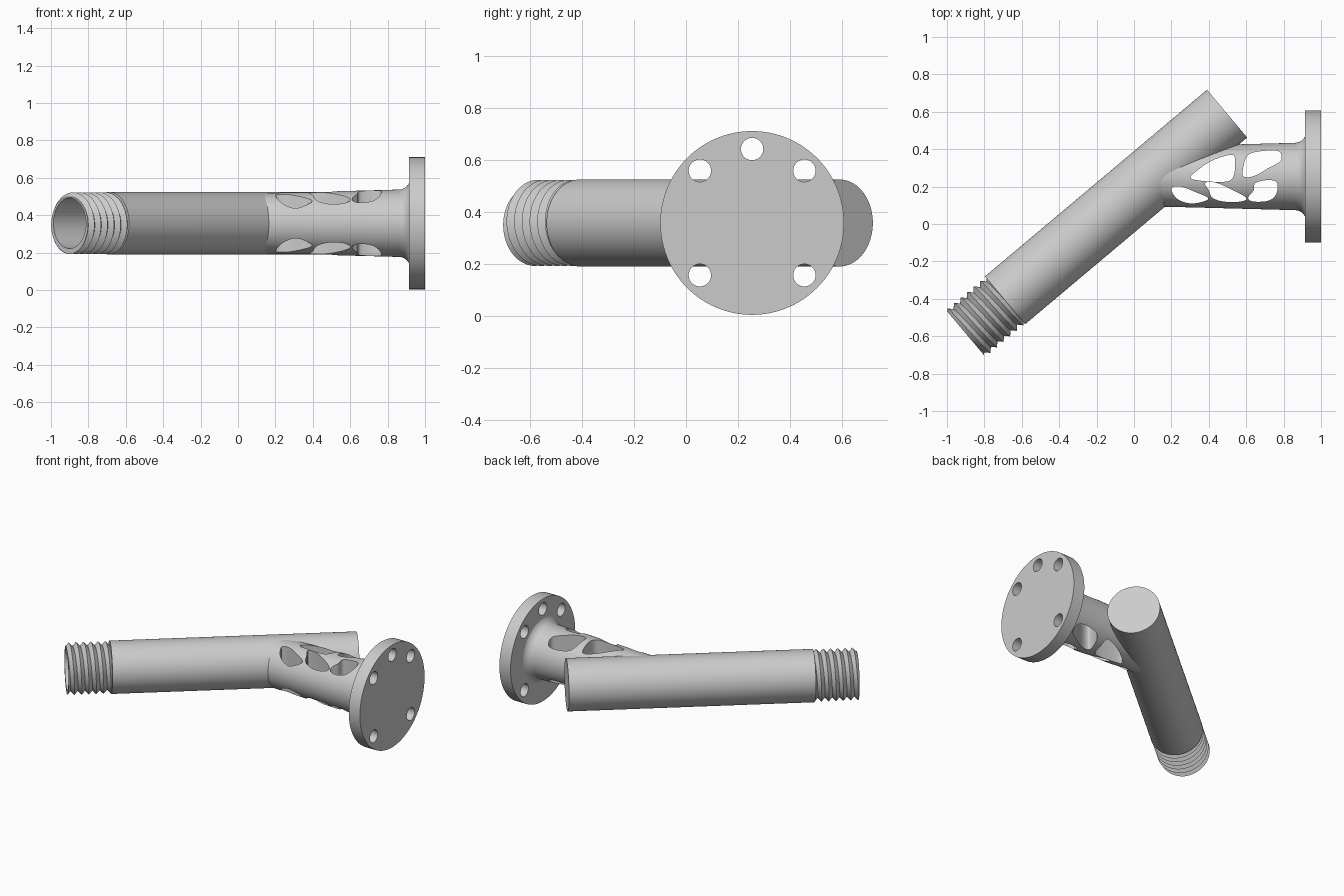
import bpy
import bmesh
from math import pi, cos, sin, radians
from mathutils import Matrix, Vector

default = bpy.data.objects.get("Cube")
if default:
    bpy.data.objects.remove(default, do_unlink=True)

grey = bpy.data.materials.new("plain grey")
grey.use_nodes = True
grey.diffuse_color = (0.6, 0.6, 0.6, 1)
grey.node_tree.nodes["Principled BSDF"].inputs["Base Color"].default_value = (0.6, 0.6, 0.6, 1)

MID = 0.357            # height of both pipe axes
TUBE_LENGTH = 1.826
THREAD_LENGTH = 0.275
BORE = 0.135
SIDES = 96

# Axis frames: local z runs along each pipe
tube_frame = (Matrix.Translation((-0.9, -0.585, MID))
              @ Matrix.Rotation(radians(40.05), 4, 'Z') @ Matrix.Rotation(pi / 2, 4, 'Y'))
branch_frame = Matrix.Translation((0, 0.254, MID)) @ Matrix.Rotation(pi / 2, 4, 'Y')


def add_object(name, bm, frame=Matrix()):
    bmesh.ops.recalc_face_normals(bm, faces=bm.faces)
    bm.transform(frame)
    mesh = bpy.data.meshes.new(name)
    bm.to_mesh(mesh)
    bm.free()
    mesh.materials.append(grey)
    obj = bpy.data.objects.new(name, mesh)
    bpy.context.collection.objects.link(obj)
    return obj


def lathe(name, profile, frame):
    """Spin (radius, distance) points around local z."""
    bm = bmesh.new()
    verts = [bm.verts.new((r, 0, s)) for r, s in profile]
    edges = [bm.edges.new(pair) for pair in zip(verts, verts[1:])]
    bmesh.ops.spin(bm, geom=verts + edges, cent=(0, 0, 0), axis=(0, 0, 1),
                   angle=2 * pi, steps=SIDES)
    bmesh.ops.remove_doubles(bm, verts=bm.verts, dist=0.0001)
    return add_object(name, bm, frame)


def smooth_loop(points, steps=6):
    """Closed smooth curve through the points."""
    pts = [Vector(p) for p in points]
    loop = []
    for i, b in enumerate(pts):
        a, c, d = pts[i - 1], pts[(i + 1) % len(pts)], pts[(i + 2) % len(pts)]
        for k in range(steps):
            t = k / steps
            loop.append(b + 0.5 * t * ((c - a) + t * ((2 * a - 5 * b + 4 * c - d)
                                       + t * (3 * b - a - 3 * c + d))))
    return loop


def prism(bm, loop, low, high):
    face = bm.faces.new([bm.verts.new((p.x, p.y, low)) for p in loop])
    extruded = bmesh.ops.extrude_face_region(bm, geom=[face], use_keep_orig=True)
    top = [g for g in extruded["geom"] if isinstance(g, bmesh.types.BMVert)]
    bmesh.ops.translate(bm, verts=top, vec=(0, 0, high - low))


def carve(obj, cutter):
    mod = obj.modifiers.new("cut", 'BOOLEAN')
    mod.operation = 'DIFFERENCE'
    mod.solver = 'EXACT'
    mod.object = cutter
    bpy.context.view_layer.objects.active = obj
    bpy.ops.object.modifier_apply(modifier=mod.name)


# Main tube, blind bore from the threaded end
main_tube = lathe("main_tube", [
    (0, 1.2), (BORE, 1.2), (BORE, THREAD_LENGTH), (0.167, THREAD_LENGTH),
    (0.167, TUBE_LENGTH), (0, TUBE_LENGTH)], tube_frame)

# Branch with a slight flare and a fillet into the flange
fillet = [(0.24 - 0.06 * cos(a), 0.86 + 0.06 * sin(a))
          for a in (i * pi / 16 for i in range(9))]
branch = lathe("branch", [(0, 0.12), (0.161, 0.12), (0.165, 0.3), (0.173, 0.6)]
               + fillet + [(0, 0.92)], branch_frame)
flange = lathe("flange", [(0, 0.915), (0.353, 0.915), (0.353, 1), (0, 1)], branch_frame)

# Organic windows cut straight down through branch and tube
windows = [
    [(.2, .19), (.25, .2), (.33, .17), (.395, .14), (.37, .12), (.3, .11), (.23, .135)],
    [(.38, .22), (.44, .22), (.53, .18), (.6, .14), (.57, .12), (.48, .12), (.42, .14), (.4, .18)],
    [(.65, .22), (.72, .235), (.765, .22), (.76, .16), (.72, .125), (.64, .12), (.61, .14), (.64, .18)],
    [(.31, .24), (.33, .28), (.42, .34), (.52, .37), (.54, .34), (.53, .25), (.47, .225)],
    [(.58, .27), (.6, .355), (.65, .385), (.77, .39), (.785, .34), (.72, .3), (.65, .26), (.6, .25)],
]
bm = bmesh.new()
for points in windows:
    prism(bm, smooth_loop(points), 0, 0.8)
window_cutter = add_object("window_cutter", bm)

# Five bolt holes, spaced by eighths of a turn
bm = bmesh.new()
for eighth in (1, 2, 3, 5, 7):
    a = eighth * pi / 4
    centre = Vector((-0.284 * sin(a), 0.284 * cos(a)))
    ring = [centre + 0.043 * Vector((cos(t), sin(t)))
            for t in (i * pi / 16 for i in range(32))]
    prism(bm, ring, 0.88, 1.1)
bolt_cutter = add_object("bolt_cutter", bm, branch_frame)

carve(main_tube, window_cutter)
carve(branch, window_cutter)
carve(flange, bolt_cutter)
for cutter in (window_cutter, bolt_cutter):
    bpy.data.objects.remove(cutter, do_unlink=True)

# Helical thread: crest and root spirals, trimmed flat at both ends
pitch = THREAD_LENGTH / 6
bm = bmesh.new()
spirals = {}
for kind, radius, shift in (("crest", 0.165, 0), ("root", 0.141, pitch / 2)):
    spirals[kind] = [bm.verts.new((radius * cos(2 * pi * n / SIDES), radius * sin(2 * pi * n / SIDES),
                                   shift + pitch * (n / SIDES - 2)))
                     for n in range(SIDES * 10)]
crest, root = spirals["crest"], spirals["root"]
for n in range(SIDES * 9 - 1):
    bm.faces.new((crest[n], crest[n + 1], root[n + 1], root[n]))
    bm.faces.new((root[n], root[n + 1], crest[n + 1 + SIDES], crest[n + SIDES]))


def trim(height, direction):
    cut = bmesh.ops.bisect_plane(bm, geom=bm.verts[:] + bm.edges[:] + bm.faces[:], dist=1e-6,
                                 plane_co=(0, 0, height), plane_no=(0, 0, direction),
                                 clear_outer=True)
    return [g for g in cut["geom_cut"] if isinstance(g, bmesh.types.BMEdge)]


trim(THREAD_LENGTH, 1)
rim = trim(0, -1)
# End face, then the bore wall
for height in (0, THREAD_LENGTH):
    grown = bmesh.ops.extrude_edge_only(bm, edges=rim)["geom"]
    rim = [g for g in grown if isinstance(g, bmesh.types.BMEdge)]
    for v in (g for g in grown if isinstance(g, bmesh.types.BMVert)):
        flat = v.co.to_2d().normalized() * BORE
        v.co = (flat.x, flat.y, height)
threaded_end = add_object("threaded_end", bm, tube_frame)

# Smooth round surfaces, crisp edges
for obj in (main_tube, branch, flange, threaded_end):
    bpy.ops.object.select_all(action='DESELECT')
    obj.select_set(True)
    bpy.context.view_layer.objects.active = obj
    bpy.ops.object.shade_smooth_by_angle(angle=radians(30))
